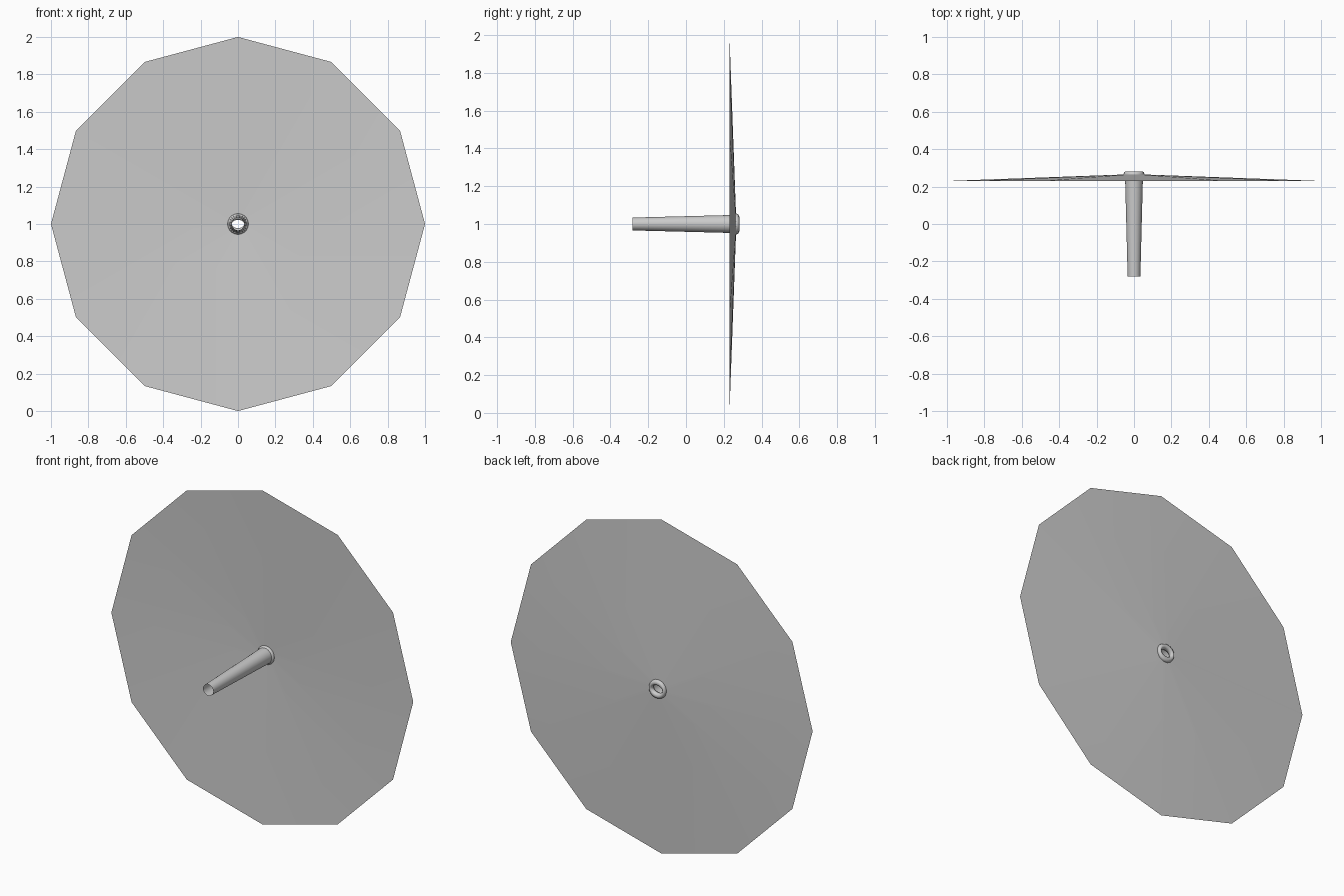
import bpy
from math import cos, sin, pi

if "Cube" in bpy.data.objects:
    bpy.data.objects.remove(bpy.data.objects["Cube"])


def loft(name, rings, n, closed=False):
    """Skin rings (x radius, z radius, y) around the y axis at z = 1."""
    verts = [(rx * cos(2 * pi * i / n), y, 1 + rz * sin(2 * pi * i / n))
             for rx, rz, y in rings for i in range(n)]
    count = len(rings)
    faces = []
    for r in range(count if closed else count - 1):
        a, b = r * n, ((r + 1) % count) * n
        for i in range(n):
            j = (i + 1) % n
            faces.append((a + i, b + i, b + j, a + j))
    mesh = bpy.data.meshes.new(name)
    mesh.from_pydata(verts, [], faces)
    obj = bpy.data.objects.new(name, mesh)
    bpy.context.collection.objects.link(obj)
    for p in mesh.polygons:
        p.use_smooth = True
    return obj


# Shallow twelve-sided conical disc with a centre hole
loft("disc", [(1, 1, 0.23), (0.045, 0.045, 0.265)], 12)

# Hollow tapered tube, open at the front
loft("tube", [(0.034, 0.034, -0.282), (0.048, 0.048, 0.262)], 24)

# Rounded ring around the hole, with an oval opening
mid_y, half = 0.265, 0.017
profile = []
for k in range(8):
    t = 2 * pi * k / 8
    c = cos(t)
    profile.append((0.045 + 0.011 * c, 0.039 + 0.017 * c, mid_y + half * sin(t)))
loft("hub_ring", profile, 24, closed=True)
